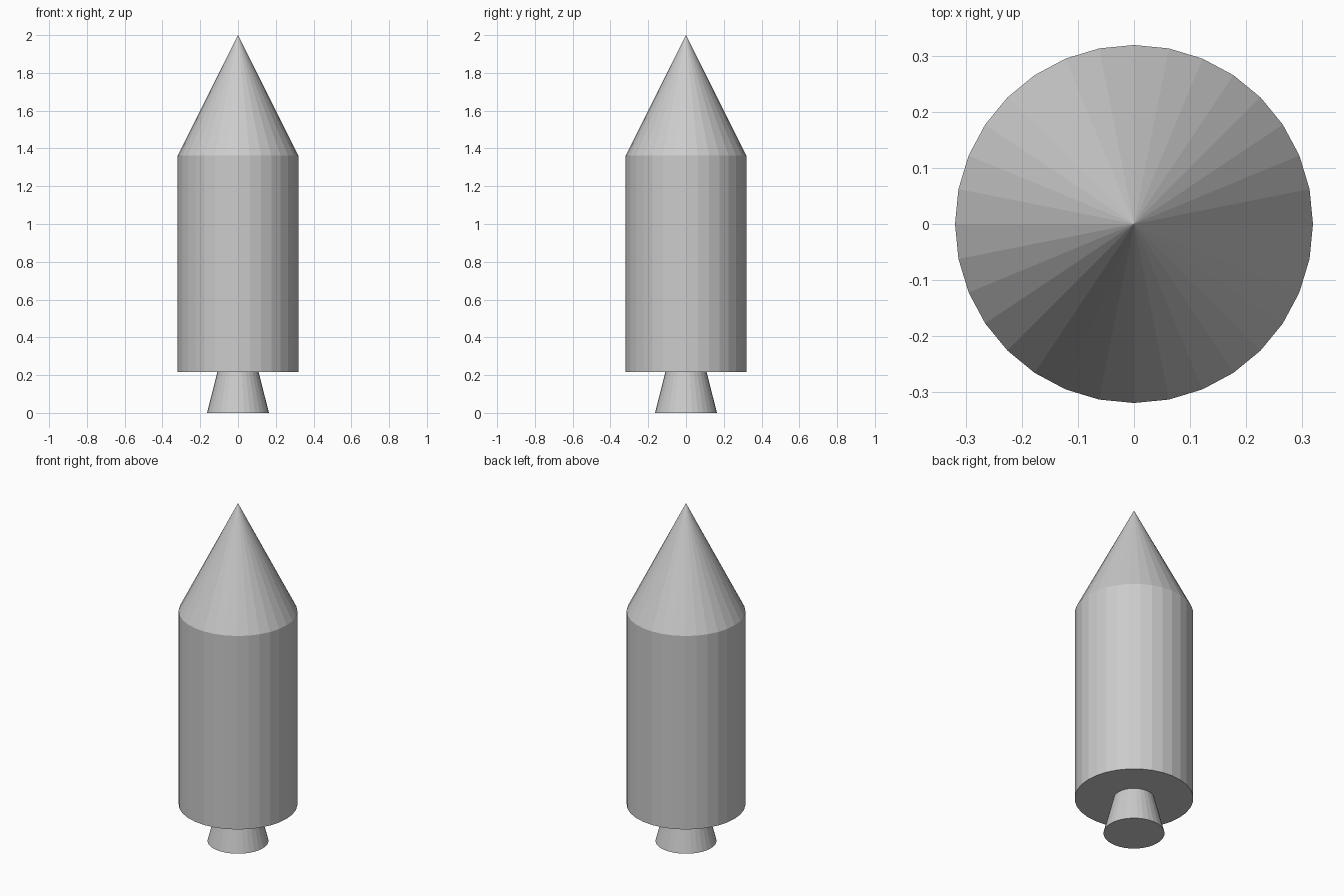
import bpy

if "Cube" in bpy.data.objects:
    bpy.data.objects.remove(bpy.data.objects["Cube"])

SIDES = 32


def tapered(name, r_bottom, r_top, z_bottom, z_top):
    """Flat-shaded round section between two heights."""
    bpy.ops.mesh.primitive_cone_add(
        vertices=SIDES, radius1=r_bottom, radius2=r_top,
        depth=z_top - z_bottom, location=(0, 0, (z_bottom + z_top) / 2))
    obj = bpy.context.object
    obj.name = name
    return obj


# Engine nozzle, flared towards the ground
tapered("nozzle", 0.164, 0.109, 0.0, 0.216)

# Main cylindrical hull
tapered("body", 0.319, 0.319, 0.216, 1.362)

# Pointed nose
tapered("nose_cone", 0.319, 0.0, 1.362, 2.0)
